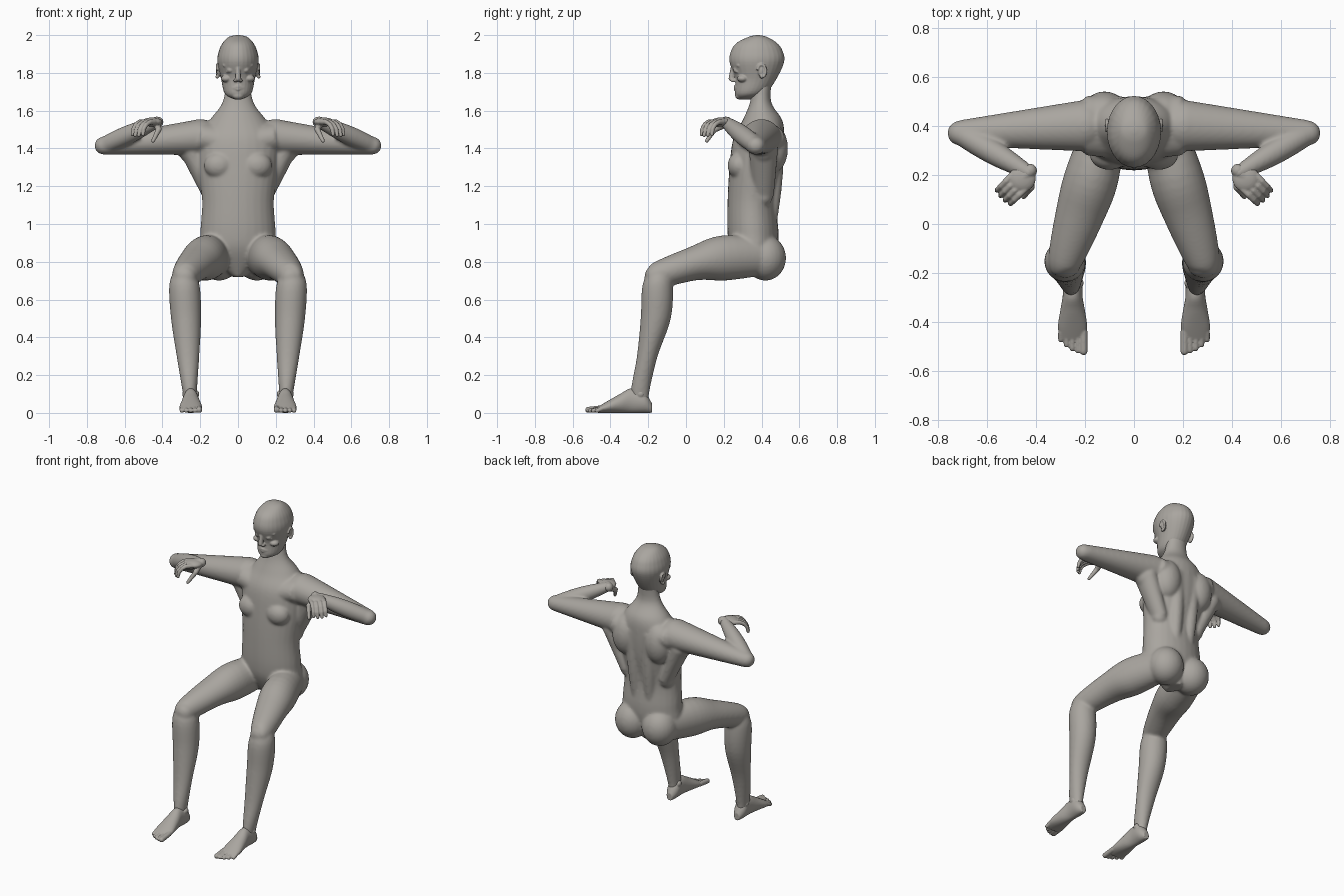
import bpy
import bmesh
from math import sin, cos, pi
from mathutils import Vector, Matrix, Euler

default_cube = bpy.data.objects.get("Cube")
if default_cube:
    bpy.data.objects.remove(default_cube)

# One clay colour for the whole figure
TONE = (.4, .38, .35, 1)
clay = bpy.data.materials.new("warm grey clay")
clay.use_nodes = True
clay.diffuse_color = TONE
clay.node_tree.nodes["Principled BSDF"].inputs["Base Color"].default_value = TONE

SIDES = 28
SMOOTH_STEPS = 5
X_AXIS, Y_AXIS, Z_AXIS = Vector.Fill(3, 0), Vector.Fill(3, 0), Vector.Fill(3, 0)
X_AXIS.x = Y_AXIS.y = Z_AXIS.z = 1

# Joints of the left side
shoulder = Vector((.2, .4, 1.46))
elbow = Vector((.71, .37, 1.415))
wrist = Vector((.43, .21, 1.54))
foot_x = .25


def spline(rows):
    """Pass a smooth curve through rows of numbers."""
    points = [Vector(row) for row in rows]
    points = [points[0], *points, points[-1]]
    curve = []
    for before, start, end, after in zip(points, points[1:], points[2:], points[3:]):
        for step in range(SMOOTH_STEPS):
            t = step / SMOOTH_STEPS
            ease = t * t * (3 - 2 * t)
            leave = (end - before) / 2 * t * (1 - t) ** 2
            arrive = (after - start) / 2 * t * t * (1 - t)
            curve.append(start.lerp(end, ease) + leave - arrive)
    return curve + [points[-1]]


def loft(mesh, rows, side=X_AXIS, axis=None):
    """Closed tube through rows of (x, y, z, half width, half height)."""
    curve = spline(rows)
    rings = []
    for index, row in enumerate(curve):
        previous, following = curve[max(index - 1, 0)], curve[min(index + 1, len(curve) - 1)]
        tangent = axis or following.xyz - previous.xyz if len(row) < 4 else \
            axis or Vector(following[:3]) - Vector(previous[:3])
        up = tangent.cross(side).normalized()
        across = up.cross(tangent).normalized()
        centre, width, height = Vector(row[:3]), row[3], row[4]
        angles = [corner * 2 * pi / SIDES for corner in range(SIDES)]
        rings.append([mesh.verts.new(centre + across * width * cos(a) + up * height * sin(a))
                      for a in angles])
    for lower, upper in zip(rings, rings[1:]):
        for corner in range(SIDES):
            mesh.faces.new((lower[corner - 1], lower[corner], upper[corner], upper[corner - 1]))
    mesh.faces.new(rings[0][::-1])
    mesh.faces.new(rings[-1])


def column(mesh, rows, foot=0, lean=0):
    """Upright tube through rows of (height, front, back, half width)."""
    loft(mesh, [(foot + lean * z, (front + back) / 2, z, width, (back - front) / 2)
                for z, front, back, width in rows], X_AXIS, Z_AXIS)


def blob(mesh, centre, radii, turn=(0, 0, 0)):
    placement = Matrix.LocRotScale(Vector(centre), Euler(turn), Vector(radii))
    bmesh.ops.create_uvsphere(mesh, u_segments=24, v_segments=16, radius=1, matrix=placement)


def limb(mesh, start, end, start_radius, end_radius, swell=0, side=Y_AXIS, broad=1):
    """Tapered, round-ended limb that may swell in the middle."""
    start, end = Vector(start), Vector(end)
    rows = []
    for step in range(SMOOTH_STEPS + 1):
        t = step / SMOOTH_STEPS
        radius = start_radius + (end_radius - start_radius) * t + swell * sin(pi * t)
        rows.append((*start.lerp(end, t), radius * broad, radius / broad))
    loft(mesh, rows, side)
    for centre, radius in ((start, start_radius), (end, end_radius)):
        blob(mesh, centre, (radius, radius, radius / broad))


def finish(name, mesh, voxel, smoothing):
    """Mirror the left side, fuse the shapes into one skin and soften it."""
    bmesh.ops.recalc_face_normals(mesh, faces=mesh.faces)
    data = bpy.data.meshes.new(name)
    mesh.to_mesh(data)
    mesh.free()
    data.materials.append(clay)
    part = bpy.data.objects.new(name, data)
    bpy.context.collection.objects.link(part)
    part.modifiers.new("Mirror", 'MIRROR').use_mirror_merge = False
    fuse = part.modifiers.new("Fuse", 'REMESH')
    fuse.mode = 'VOXEL'
    fuse.voxel_size = voxel
    fuse.use_smooth_shade = True
    soften = part.modifiers.new("Soften", 'SMOOTH')
    soften.factor = .5
    soften.iterations = smoothing


# Torso and neck
body = bmesh.new()
column(body, [(.72, .31, .44, .03), (.85, .24, .48, .19), (.95, .22, .49, .2),
              (1.12, .22, .48, .19), (1.3, .23, .51, .21), (1.45, .25, .52, .21),
              (1.55, .3, .51, .15), (1.65, .34, .45, .08), (1.8, .36, .46, .06)])
# Buttock, breast, back muscle, shoulder blade and flank
blob(body, (.1, .42, .82), (.11, .11, .12))
blob(body, (.1, .28, 1.31), (.08, .06, .07))
limb(body, (.05, .45, 1), (.06, .48, 1.45), .03, .04, .01)
blob(body, (.12, .46, 1.4), (.09, .08, .13))
limb(body, (.14, .41, 1.15), (.25, .41, 1.4), .05, .07, side=X_AXIS, broad=.9)
# Shoulder, upper arm and forearm
limb(body, (.1, .4, 1.44), shoulder, .11, .1, broad=1.2)
limb(body, shoulder, elbow, .1, .05, broad=1.05)
limb(body, elbow, wrist, .045, .03, .012)
# Thigh and kneecap
loft(body, [(.11, .43, .83, .08, .1), (.17, .2, .82, .11, .12), (.22, .04, .79, .1, .09),
            (.28, -.15, .73, .07, .07), (.28, -.2, .72, .04, .04)])
blob(body, (.28, -.17, .72), (.06, .05, .06))
# Lower leg
column(body, [(.77, -.18, -.1, .04), (.68, -.23, -.07, .08), (.5, -.24, -.08, .08),
              (.3, -.26, -.15, .06), (.13, -.29, -.19, .04), (.05, -.28, -.2, .03)],
       foot_x, .05)
finish("body", body, .008, 10)

# Skull and jaw
head = bmesh.new()
column(head, [(1.66, .28, .34, .02), (1.69, .26, .42, .07), (1.77, .26, .48, .09),
              (1.86, .23, .52, .11), (1.92, .24, .51, .1), (1.96, .27, .48, .08),
              (1.99, .33, .43, .05), (2, .37, .39, .01)])
# Brow, eyeball, lids and cheekbone
limb(head, (.02, .25, 1.84), (.07, .28, 1.84), .011, .011)
blob(head, (.04, .27, 1.815), (.02, .02, .017))
for lid_height in (1.825, 1.805):
    limb(head, (.02, .26, lid_height), (.06, .27, lid_height), .004, .004, .002)
blob(head, (.06, .3, 1.77), (.03, .03, .02))
# Nose, nostril, lips and chin
limb(head, (0, .25, 1.84), (0, .24, 1.77), .011, .015, side=X_AXIS)
blob(head, (.014, .25, 1.76), (.01, .015, .01))
for lip_height in (1.727, 1.713):
    limb(head, (0, .26, lip_height), (.03, .27, 1.72), .008, .004)
blob(head, (0, .28, 1.68), (.03, .02, .02))
# Ear: bowl, rim and lobe
ear = Vector((.11, .4, 1.81))
blob(head, ear - X_AXIS * .01, (.014, .02, .03))
rim_points = [ear + Y_AXIS * .023 * cos(a) + Z_AXIS * .034 * sin(a) for a in range(-2, 4)]
loft(head, [(*point, .007, .007) for point in rim_points])
blob(head, ear - Z_AXIS * .03, (.01, .01, .01))
finish("head", head, .004, 4)

# Palm
hand = bmesh.new()
forward = (X_AXIS - Y_AXIS).normalized()
across = (X_AXIS + Y_AXIS).normalized()
palm = wrist + forward * .035
blob(hand, palm, (.055, .055, .024), (0, 0, pi / 4))
limb(hand, wrist - forward * .01, palm, .028, .024)
# Curled fingers, the middle ones longest
for finger in range(4):
    offset = finger - 1.5
    segment = .033 - .002 * abs(offset)
    joint = palm + forward * .025 + across * offset * .026
    for bend in range(4):
        angle = bend * .45
        tip = joint + (forward * cos(angle) - Z_AXIS * sin(angle)) * segment
        limb(hand, joint, tip, .014 - .001 * bend, .013 - .001 * bend, side=across)
        joint = tip
# Thumb
thumb_joint = Vector((.42, .15, 1.5))
limb(hand, wrist - Z_AXIS * .01, thumb_joint, .02, .016)
limb(hand, thumb_joint, (.45, .11, 1.44), .015, .01)
finish("hands", hand, .004, 4)

# Heel, instep and ball, as (distance, top, half width)
foot = bmesh.new()
loft(foot, [(foot_x, y, top / 2, width, top / 2) for y, top, width in (
    (-.18, .05, .02), (-.22, .11, .04), (-.29, .13, .04), (-.35, .1, .05),
    (-.42, .06, .06), (-.47, .03, .05))], X_AXIS, -Y_AXIS)
# Ankle bones
for side in (-1, 1):
    blob(foot, (foot_x + side * .03, -.24, .1), (.015, .02, .02))
# Toes, shorter towards the outside
for toe in range(5):
    radius = .012 if toe else .016
    root = Vector((.205 + .023 * toe, -.44, .025))
    tip = Vector((root.x, .003 * toe * toe - .518, radius))
    limb(foot, root, tip, radius, radius, side=X_AXIS)
finish("feet", foot, .004, 4)
